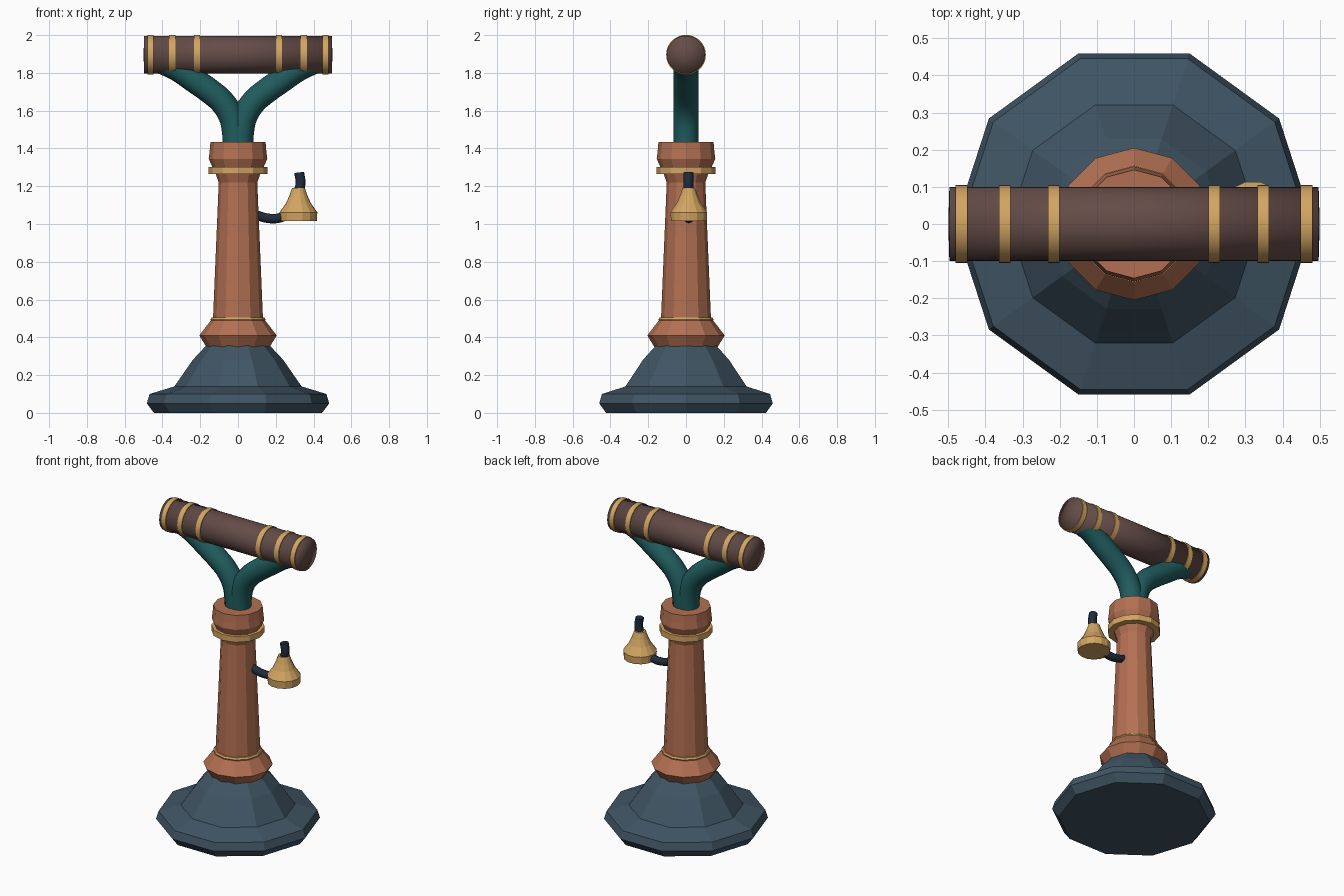
import bpy
import bmesh
from math import cos, sin, tau, radians
from mathutils import Vector, Matrix

cube = bpy.data.objects.get("Cube")
if cube:
    bpy.data.objects.remove(cube, do_unlink=True)


def material(name, rgb):
    linear = [((c / 255 + 0.055) / 1.055) ** 2.4 for c in rgb] + [1]
    mat = bpy.data.materials.new(name)
    mat.use_nodes = True
    mat.diffuse_color = linear
    bsdf = mat.node_tree.nodes["Principled BSDF"]
    bsdf.inputs["Base Color"].default_value = linear
    bsdf.inputs["Roughness"].default_value = 0.7
    return mat


SLATE = material("slate blue", (64, 85, 100))
COPPER = material("copper", (178, 112, 82))
GOLD = material("gold", (211, 165, 98))
BROWN = material("dark brown", (100, 76, 71))
TEAL = material("teal", (32, 92, 94))
NAVY = material("dark navy", (32, 44, 60))


def add_object(name, mesh, mat):
    obj = bpy.data.objects.new(name, mesh)
    bpy.context.collection.objects.link(obj)
    mesh.materials.clear()
    mesh.materials.append(mat)
    return obj


def lathe(name, profile, sides, mat, centre=(0, 0, 0), along_x=False, smooth=False):
    """Stack regular polygon rings of (radius, height) and cap both ends."""
    bm = bmesh.new()
    rings = []
    for r, h in profile:
        rings.append([bm.verts.new((r * cos(tau * i / sides), r * sin(tau * i / sides), h))
                      for i in range(sides)])
    for low, high in zip(rings, rings[1:]):
        for i in range(sides):
            j = (i + 1) % sides
            bm.faces.new((low[i], low[j], high[j], high[i]))
    bm.faces.new(rings[0][::-1])
    bm.faces.new(rings[-1])
    if along_x:
        bm.transform(Matrix.Rotation(radians(90), 4, 'Y'))
    bm.transform(Matrix.Translation(Vector(centre)))
    for f in bm.faces:
        f.smooth = smooth
    mesh = bpy.data.meshes.new(name)
    bm.to_mesh(mesh)
    bm.free()
    return add_object(name, mesh, mat)


def tube(name, points, radius, mat, resolution=4):
    """Sweep a round section along a smooth path and turn it into a mesh."""
    curve = bpy.data.curves.new(name + " path", 'CURVE')
    curve.dimensions = '3D'
    curve.bevel_depth = radius
    curve.bevel_resolution = resolution
    curve.resolution_u = 6
    curve.use_fill_caps = True
    spline = curve.splines.new('BEZIER')
    spline.bezier_points.add(len(points) - 1)
    for bp, co in zip(spline.bezier_points, points):
        bp.co = co
        bp.handle_left_type = bp.handle_right_type = 'AUTO'
    helper = bpy.data.objects.new(name + " path", curve)
    bpy.context.collection.objects.link(helper)
    bpy.context.view_layer.update()
    graph = bpy.context.evaluated_depsgraph_get()
    mesh = bpy.data.meshes.new_from_object(helper.evaluated_get(graph))
    mesh.name = name
    bpy.data.objects.remove(helper, do_unlink=True)
    obj = add_object(name, mesh, mat)
    bpy.ops.object.select_all(action='DESELECT')
    obj.select_set(True)
    bpy.context.view_layer.objects.active = obj
    bpy.ops.object.shade_smooth_by_angle(angle=radians(50))
    return obj


# Stepped ten-sided foot
lathe("base", [(0.445, 0), (0.483, 0.05), (0.468, 0.10), (0.337, 0.14),
               (0.24, 0.28), (0.165, 0.36)], 10, SLATE)

# Pillar with its lower collar and capital
lathe("lower_collar", [(0.165, 0.345), (0.205, 0.41), (0.145, 0.488)], 12, COPPER)
lathe("lower_ring", [(0.142, 0.486), (0.146, 0.495), (0.14, 0.506)], 12, GOLD)
lathe("column", [(0.133, 0.48), (0.102, 1.22), (0.12, 1.27)], 12, COPPER)
lathe("upper_ring", [(0.157, 1.265), (0.157, 1.303)], 12, GOLD)
lathe("capital", [(0.135, 1.30), (0.155, 1.345), (0.15, 1.385), (0.146, 1.435)], 12, COPPER)

# Forked cradle
for side, label in ((1, "left"), (-1, "right")):
    path = [(0.014, 1.38), (0.017, 1.48), (0.036, 1.57), (0.085, 1.648),
            (0.145, 1.70), (0.225, 1.757), (0.325, 1.825), (0.40, 1.86)]
    tube(label + "_fork_arm", [(side * x, 0, z) for x, z in path], 0.067, TEAL)

# Horizontal barrel with slightly domed ends
lathe("barrel", [(0.002, -0.5), (0.1, -0.497), (0.1, 0.497), (0.002, 0.5)],
      32, BROWN, (0, 0, 1.896), along_x=True, smooth=True)

# Gold bands around the barrel
for side, label in ((1, "left"), (-1, "right")):
    for where, x in (("outer", 0.464), ("middle", 0.348), ("inner", 0.216)):
        band = lathe(label + "_" + where + "_band", [(0.105, -0.016), (0.105, 0.016)],
                     32, GOLD, (side * x, 0, 1.896), along_x=True)
        for face in band.data.polygons:
            face.use_smooth = len(face.vertices) == 4

# Hanging bell-shaped cup with its stem and bracket
lathe("bell_cup", [(0.097, 1.015), (0.1, 1.062), (0.066, 1.11), (0.048, 1.15),
                   (0.034, 1.19)], 14, GOLD, (0.32, 0.015, 0))
tube("bell_stem", [(0.32, 0.013, 1.17), (0.331, 0.013, 1.215), (0.324, 0.013, 1.273)],
     0.026, NAVY, 2)
tube("bell_bracket", [(0.09, 0.012, 1.05), (0.16, 0.015, 1.03), (0.23, 0.015, 1.035),
                      (0.29, 0.015, 1.07)], 0.025, NAVY, 2)
